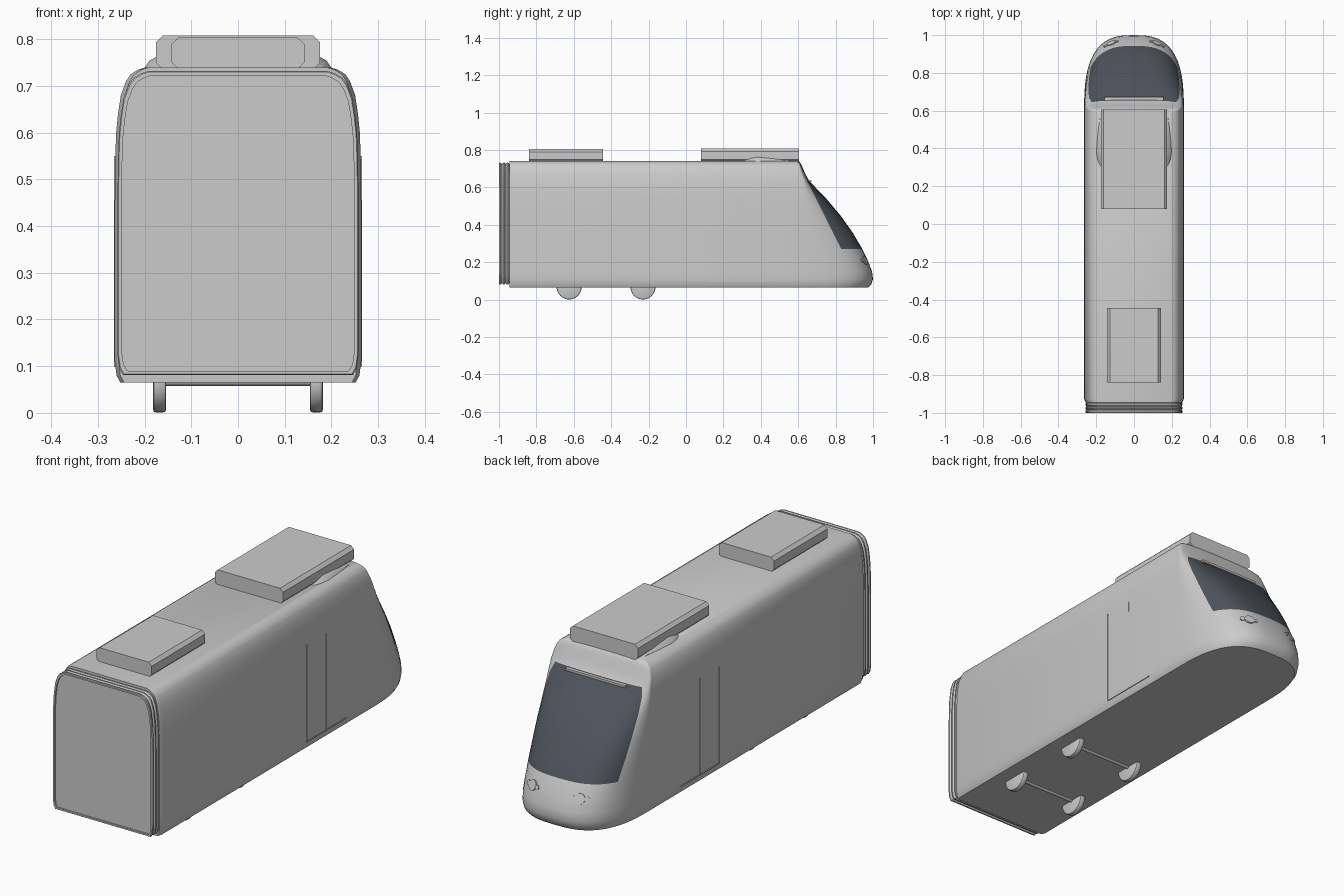
import bpy, bmesh, math
from mathutils import Vector

if "Cube" in bpy.data.objects:
    bpy.data.objects.remove(bpy.data.objects["Cube"])


def material(name, colour):
    mat = bpy.data.materials.new(name)
    mat.use_nodes = True
    mat.diffuse_color = (*colour, 1)
    mat.node_tree.nodes["Principled BSDF"].inputs["Base Color"].default_value = (*colour, 1)
    return mat


GREY = material("light grey paint", (0.6, 0.6, 0.6))
GLASS = material("dark glass", (0.075, 0.09, 0.107))


def finish(name, bm, mats=(GREY,), smooth=True):
    bmesh.ops.recalc_face_normals(bm, faces=bm.faces)
    mesh = bpy.data.meshes.new(name)
    bm.to_mesh(mesh)
    bm.free()
    for mat in mats:
        mesh.materials.append(mat)
    obj = bpy.data.objects.new(name, mesh)
    bpy.context.collection.objects.link(obj)
    if smooth:
        bpy.ops.object.select_all(action="DESELECT")
        obj.select_set(True)
        bpy.context.view_layer.objects.active = obj
        bpy.ops.object.shade_smooth_by_angle(angle=math.radians(32))
    return obj


def loft(bm, rings, paint=None):
    """Skin closed rings of points, capping both ends."""
    rows = [[bm.verts.new(p) for p in ring] for ring in rings]
    count = len(rows[0])
    for r in range(len(rows) - 1):
        for c in range(count):
            d = (c + 1) % count
            face = bm.faces.new((rows[r][c], rows[r][d], rows[r + 1][d], rows[r + 1][c]))
            if paint:
                face.material_index = paint(r, c)
    bm.faces.new(rows[0])
    bm.faces.new(rows[-1])


def box(name, low, high):
    bm = bmesh.new()
    bmesh.ops.create_cube(bm, size=1)
    for v in bm.verts:
        v.co = [(a + b) / 2 + (b - a) * t for a, b, t in zip(low, high, v.co)]
    return finish(name, bm, smooth=False)


# Body: horizontal slices of height, half width, nose start and nose tip
SLICES = [
    (.065, .252, .62, .975), (.08, .26, .61, .99), (.11, .264, .6, 1.0),
    (.15, .264, .6, .995), (.21, .264, .6, .972), (.27, .264, .6, .943),
    (.36, .264, .61, .89), (.45, .264, .615, .826), (.54, .263, .62, .75),
    (.6, .261, .625, .692), (.64, .257, .625, .655), (.68, .251, .612, .635),
    (.71, .24, .605, .622), (.725, .23, .6, .615), (.735, .214, .592, .609),
    (.74, .198, .585, .604)]
GLASS_LOW, GLASS_HIGH = .27, .64
POWER = 2.8
SIDE, FRONT = 6, 9


def nose_point(s, theta):
    z, w, start, tip = s
    x = w * max(math.cos(theta), 0) ** (2 / POWER)
    return Vector((x, start + (tip - start) * math.sin(theta) ** (2 / POWER), z))


def slice_ring(s):
    z, w, start, tip = s
    # the raked side edge of the windscreen always falls on one column
    edge = .645 + (GLASS_HIGH - max(z, GLASS_LOW)) / 2
    u = (edge - start) / (tip - start) if z <= GLASS_HIGH else .66
    bend = math.asin(min(u, .97) ** (POWER / 2))
    angles = [bend * i / SIDE for i in range(SIDE)]
    angles += [bend + (math.pi / 2 - bend) * i / FRONT for i in range(FRONT + 1)]
    half = [Vector((w - .008, -.945, z)), Vector((w, -.925, z))]
    half += [nose_point(s, a) for a in angles]
    return half + [Vector((-p.x, p.y, p.z)) for p in reversed(half[:-1])]


def windscreen_rule(row, col):
    first = SIDE + 2
    tall = GLASS_LOW <= SLICES[row][0] < GLASS_HIGH
    return int(tall and first <= col < first + 2 * FRONT)


bm = bmesh.new()
loft(bm, [slice_ring(s) for s in SLICES], windscreen_rule)
finish("car_body", bm, (GREY, GLASS))


# Ribbed gangway on the flat end
def section(y, inset):
    low, high = .075 + inset, .738 - inset
    right = [(w - inset, y, low + (z - .065) / .675 * (high - low)) for z, w, _, _ in SLICES]
    return right + [(-x, y, z) for x, y, z in reversed(right)]


rings = [section(-.93, .012)]
for i in range(3):
    y = -.945 - i * .02
    rings += [section(y, .012), section(y - .006, .006), section(y - .012, .006)]
rings += [section(-1, .008), section(-1, .015), section(-.992, .015)]
bm = bmesh.new()
loft(bm, rings)
finish("gangway_bellows", bm)


# Roof units with chamfered long edges
def roof_unit(name, half, back, front, top):
    c, low = .015, .735
    right = [(half - c, low), (half, low + c), (half, top - c), (half - c, top)]
    outline = right + [(-x, z) for x, z in reversed(right)]
    bm = bmesh.new()
    loft(bm, [[(x, y, z) for x, z in outline] for y in (back, front)])
    finish(name, bm, smooth=False)


roof_unit("front_roof_unit", .176, .08, .605, .808)
roof_unit("rear_roof_unit", .142, -.84, -.445, .805)

# Doors, fairings and lamps on both sides
for side, label in ((1, "left"), (-1, "right")):
    def strip(name, y0, y1, z0, z1):
        xs = sorted((side * .26, side * .266))
        box(label + name, (xs[0], y0, z0), (xs[1], y1, z1))

    for y in (.13, .275):
        strip("_door_seam", y - .002, y + .002, .1, .55)
    strip("_door_sill", .13, .42, .098, .102)

    # low teardrop fairing beside the front roof unit
    bm = bmesh.new()
    stations = [(.3, 0), (.34, .7), (.38, 1), (.46, .75), (.54, .35), (.6, 0)]
    shape = [[(side * .165, y, .733), (side * (.18 + .024 * h), y, .733),
              (side * (.178 + .012 * h), y, .736 + .018 * h),
              (side * .165, y, .738 + .03 * h)] for y, h in stations]
    loft(bm, shape)
    finish(label + "_roof_fairing", bm)

    # lamps lying flush on the nose
    level = SLICES[4]
    for theta, radius in ((1.1, .012), (1.23, .024), (1.34, .01)):
        p = nose_point(level, theta)
        along = nose_point(level, theta + .02) - nose_point(level, theta - .02)
        rise = nose_point(SLICES[5], theta) - nose_point(SLICES[3], theta)
        normal = along.cross(rise).normalized()
        if normal.y < 0:
            normal.negate()
        p.x, normal.x = p.x * side, normal.x * side
        bm = bmesh.new()
        bmesh.ops.create_cone(bm, cap_ends=True, segments=20, radius1=radius,
                              radius2=radius, depth=.008)
        turn = normal.to_track_quat("Z", "Y")
        for v in bm.verts:
            v.co = p + turn @ v.co
        finish(label + "_nose_lamp", bm)

# Wiper bar at the top of the windscreen
box("wiper_bar", (-.155, .652, .628), (.155, .672, .638))

# Wheels and axles
def cylinder(name, x, y, radius, width, bevel=0):
    bm = bmesh.new()
    bmesh.ops.create_cone(bm, cap_ends=True, segments=32, radius1=radius,
                          radius2=radius, depth=width)
    if bevel:
        rims = [e for e in bm.edges if abs(e.verts[0].co.z - e.verts[1].co.z) < width / 2]
        bmesh.ops.bevel(bm, geom=rims, offset=bevel, segments=2, affect="EDGES", profile=.5)
    for v in bm.verts:
        v.co = (x + v.co.z, y + v.co.y, .068 + v.co.x)
    finish(name, bm)


for y in (-.625, -.23):
    cylinder("axle", 0, y, .01, .32)
    for x in (-.168, .168):
        cylinder("wheel", x, y, .067, .028, .006)
